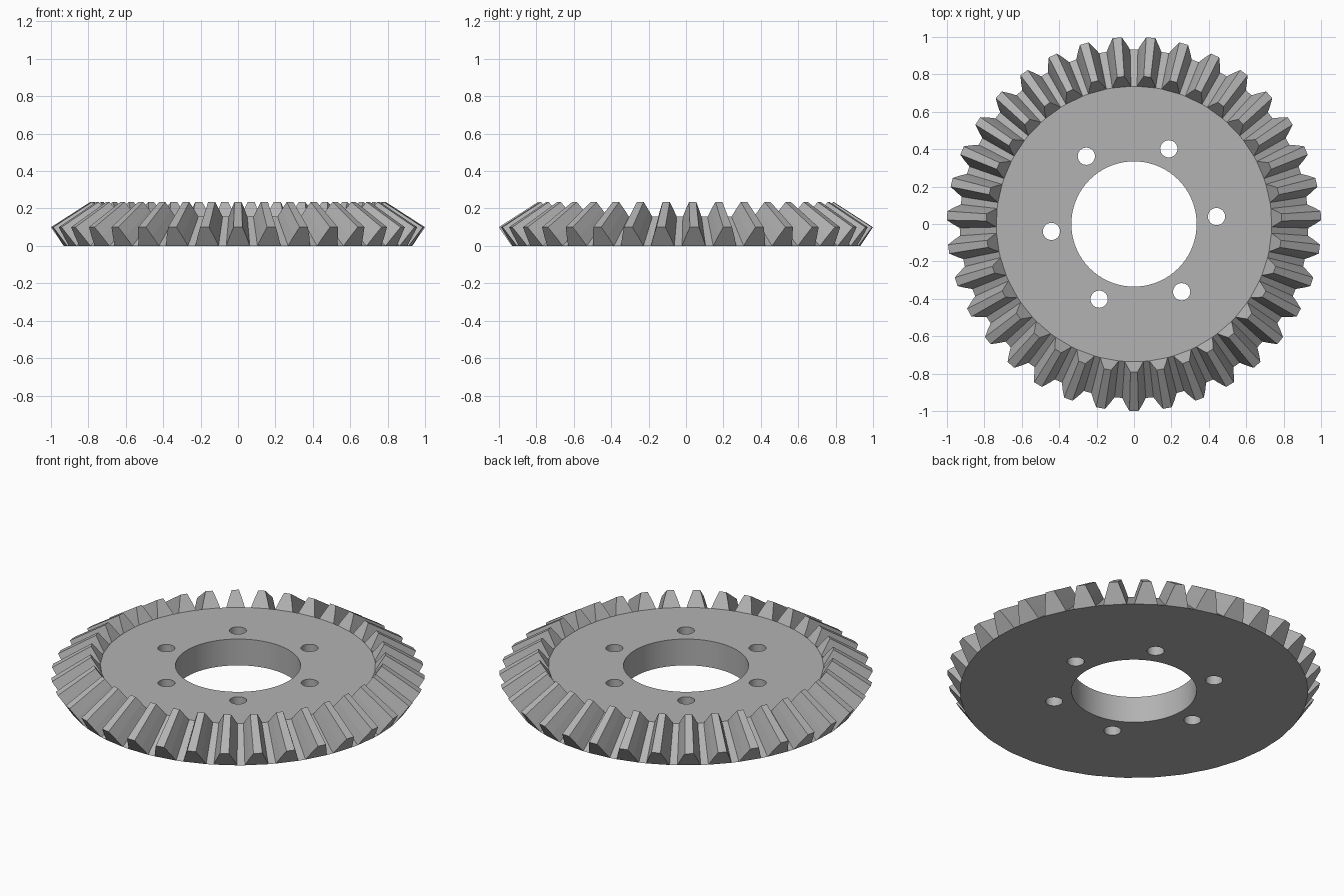
import bpy, bmesh
from math import sin, cos, pi, tau, radians
from mathutils import Vector, Matrix

cube = bpy.data.objects.get("Cube")
if cube:
    bpy.data.objects.remove(cube)

TEETH = 35
APEX = Vector((0, 0, 0.742))    # point every tooth tapers towards
TAPER = 0.79                    # inner end of a tooth relative to its outer end
HEIGHT = APEX.z * (1 - TAPER)   # thickness of the disc
# Half of the tooth section at its outer end: radius, half width, height
HALF = [(0.93, 0.063, 0.0), (0.965, 0.045, 0.05), (1.0, 0.024, 0.1)]

steel = bpy.data.materials.new("steel grey")
steel.use_nodes = True
steel.diffuse_color = (0.45, 0.45, 0.45, 1)
steel.node_tree.nodes["Principled BSDF"].inputs["Base Color"].default_value = (0.45, 0.45, 0.45, 1)

bm = bmesh.new()


def circle(cx, cy, radius, z, count):
    return [bm.verts.new((cx + radius * cos(tau * i / count),
                          cy + radius * sin(tau * i / count), z)) for i in range(count)]


def bridge(a, b, smooth=False):
    for i in range(len(a)):
        j = (i + 1) % len(a)
        bm.faces.new((a[i], a[j], b[j], b[i])).smooth = smooth


def loop_edges(loop):
    edges = []
    for i in range(len(loop)):
        pair = (loop[i - 1], loop[i])
        edges.append(bm.edges.get(pair) or bm.edges.new(pair))
    return edges


# Toothed rim: one section per tooth, tapered to the inner end
section = [(r, -w, z) for r, w, z in HALF] + [(r, w, z) for r, w, z in reversed(HALF)]
outer, inner = [], []
bottom_loop, top_loop = [], []
for k in range(TEETH):
    turn = Matrix.Rotation(-pi / 2 + tau * k / TEETH, 3, 'Z')
    points = [turn @ Vector(p) for p in section]
    out = [bm.verts.new(p) for p in points]
    inn = [bm.verts.new(APEX + (p - APEX) * TAPER) for p in points]
    bm.faces.new(out)
    bm.faces.new(inn)
    outer += out
    inner += inn
    bottom_loop += [out[0], out[-1]]
    top_loop += [inn[0], inn[-1]]
bridge(outer, inner)

# Centre bore and ring of six bolt holes
holes = [(0, 0, 0.335, 72)]
for k in range(6):
    a = radians(5.14 + 60 * k)
    holes.append((0.443 * cos(a), 0.443 * sin(a), 0.046, 32))
top_edges, bottom_edges = loop_edges(top_loop), loop_edges(bottom_loop)
for cx, cy, radius, count in holes:
    low = circle(cx, cy, radius, 0, count)
    high = circle(cx, cy, radius, HEIGHT, count)
    bridge(low, high, True)
    bottom_edges += loop_edges(low)
    top_edges += loop_edges(high)

# Flat top and bottom of the disc, filled around the holes
for edges, up in ((top_edges, 1), (bottom_edges, -1)):
    bmesh.ops.triangle_fill(bm, edges=edges, use_beauty=True, normal=(0, 0, up))
bmesh.ops.recalc_face_normals(bm, faces=bm.faces[:])

mesh = bpy.data.meshes.new("bevel_gear")
bm.to_mesh(mesh)
bm.free()
mesh.materials.append(steel)
gear = bpy.data.objects.new("bevel_gear", mesh)
bpy.context.collection.objects.link(gear)
